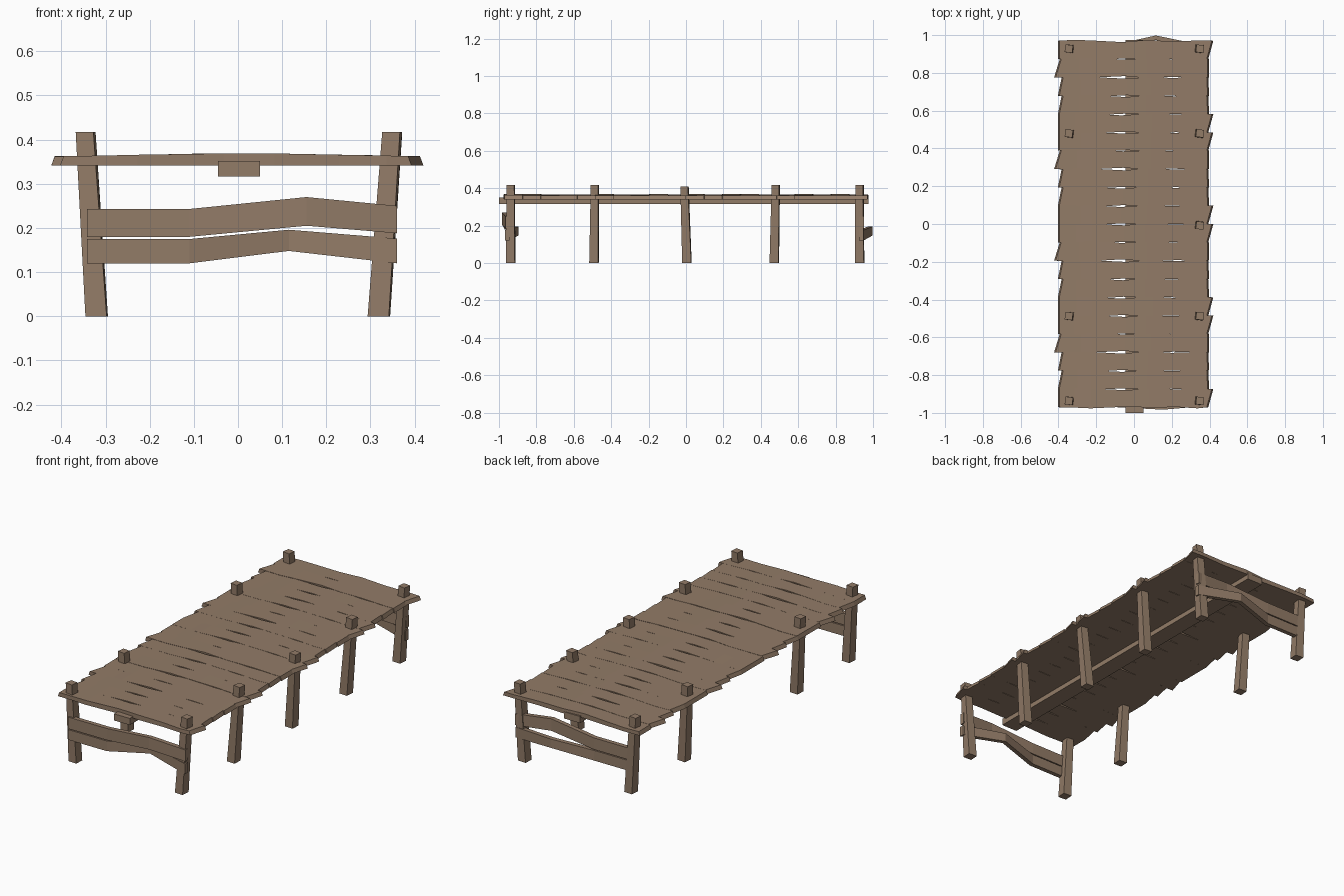
import bpy, bmesh, random

if "Cube" in bpy.data.objects:
    bpy.data.objects.remove(bpy.data.objects["Cube"])

random.seed(4)
wood = bpy.data.materials.new("weathered brown wood")
wood.diffuse_color = (0.29, 0.20, 0.137, 1)
wood.use_nodes = True
wood.node_tree.nodes["Principled BSDF"].inputs["Base Color"].default_value = wood.diffuse_color


def loft(name, rings):
    """Skin a closed solid through a list of four-cornered rings."""
    bm = bmesh.new()
    vs = [[bm.verts.new(p) for p in ring] for ring in rings]
    for a, b in zip(vs, vs[1:]):
        for i in range(4):
            j = (i + 1) % 4
            bm.faces.new((a[i], a[j], b[j], b[i]))
    bm.faces.new(vs[0][::-1])
    bm.faces.new(vs[-1])
    bmesh.ops.recalc_face_normals(bm, faces=bm.faces)
    me = bpy.data.meshes.new(name)
    bm.to_mesh(me)
    bm.free()
    me.materials.append(wood)
    ob = bpy.data.objects.new(name, me)
    bpy.context.collection.objects.link(ob)
    return ob


# Deck planks: (x, front edge offset, back edge offset, top height)
STATIONS = [(-0.30, -0.002, 0.005, 0.363), (-0.21, -0.006, 0.001, 0.365),
            (-0.05, 0.003, -0.007, 0.368), (0.08, -0.002, 0.004, 0.368),
            (0.21, 0.001, -0.003, 0.365), (0.34, -0.006, 0.002, 0.363)]
# Plank ends: x at (left front, left back, right front, right back)
ENDS = {"A": (-0.395, -0.395, 0.385, 0.412),
        "B": (-0.415, -0.385, 0.39, 0.39),
        "C": (-0.395, -0.375, 0.39, 0.385)}
PITCH = 0.097
for i in range(20):
    yc = 0.9215 - i * PITCH
    kind = "ABCCAABCCA"[i % 10]
    lf, lb, rf, rb = ENDS[kind]
    f, b = yc - PITCH / 2, yc + PITCH / 2
    dz = random.uniform(-0.001, 0.001)
    flip = -1 if kind == "B" else 1

    def end(xf, xb, s):
        # the underside sticks out a little further than the top
        return [(xf + s * .008, f, .341), (xb + s * .008, b, .341),
                (xb, b, .362 + dz), (xf, f, .362 + dz)]

    rings = [end(lf, lb, -1)]
    for x, o1, o2, zt in STATIONS:
        x += random.uniform(-0.02, 0.02)
        if flip < 0:
            o1, o2 = -o2, -o1
        y1, y2 = f + o1, b + o2
        rings.append([(x, y1, .342), (x, y2, .342),
                      (x, y2, zt + dz), (x, y1, zt + dz)])
    rings.append(end(rf, rb, 1))
    loft("deck_plank_%02d" % (i + 1), rings)


# Leaning posts: bottom centre, top centre, height
def post(name, bx, by, tx, ty, h):
    def ring(x, y, z, r, t):
        return [(x - r, y - r + t, z), (x + r - t, y - r, z),
                (x + r, y + r - t, z), (x - r + t, y + r, z)]
    loft(name, [ring(bx, by, 0, .0255, .003), ring(tx, ty, h, .0225, .005)])


for n, y, ty, h in [("front", -.938, -.936, .417), ("front_middle", -.492, -.487, .417),
                    ("centre", .005, -.008, .41), ("back_middle", .472, .48, .417),
                    ("back", .928, .928, .417)]:
    post(n + "_right_post", .319, y, .349, ty, h)
    if n != "centre":
        post(n + "_left_post", -.32, y, -.345, ty, h)

# Central beam under the deck
loft("under_deck_beam", [[(-.045, y, .316), (.05, y, .316), (.05, y, .352), (-.045, y, .352)]
                         for y in (-1.0, .975)])

# Bent end rails: (x, centre y, bottom z, top z); the same pair serves both ends
UPPER = [(-.342, -.957, .18, .243), (-.11, -.957, .18, .243),
         (.155, -.971, .205, .27), (.36, -.953, .188, .25)]
LOWER = [(-.342, -.957, .12, .175), (-.11, -.957, .12, .175),
         (.115, -.907, .148, .196), (.36, -.957, .12, .176)]
for end_name, shift in (("front", 0), ("back", 1.893)):
    for rail_name, path in (("upper", UPPER), ("lower", LOWER)):
        loft("%s_%s_rail" % (end_name, rail_name),
             [[(x, y + shift - .012, a), (x, y + shift + .012, a),
               (x, y + shift + .012, b), (x, y + shift - .012, b)] for x, y, a, b in path])
